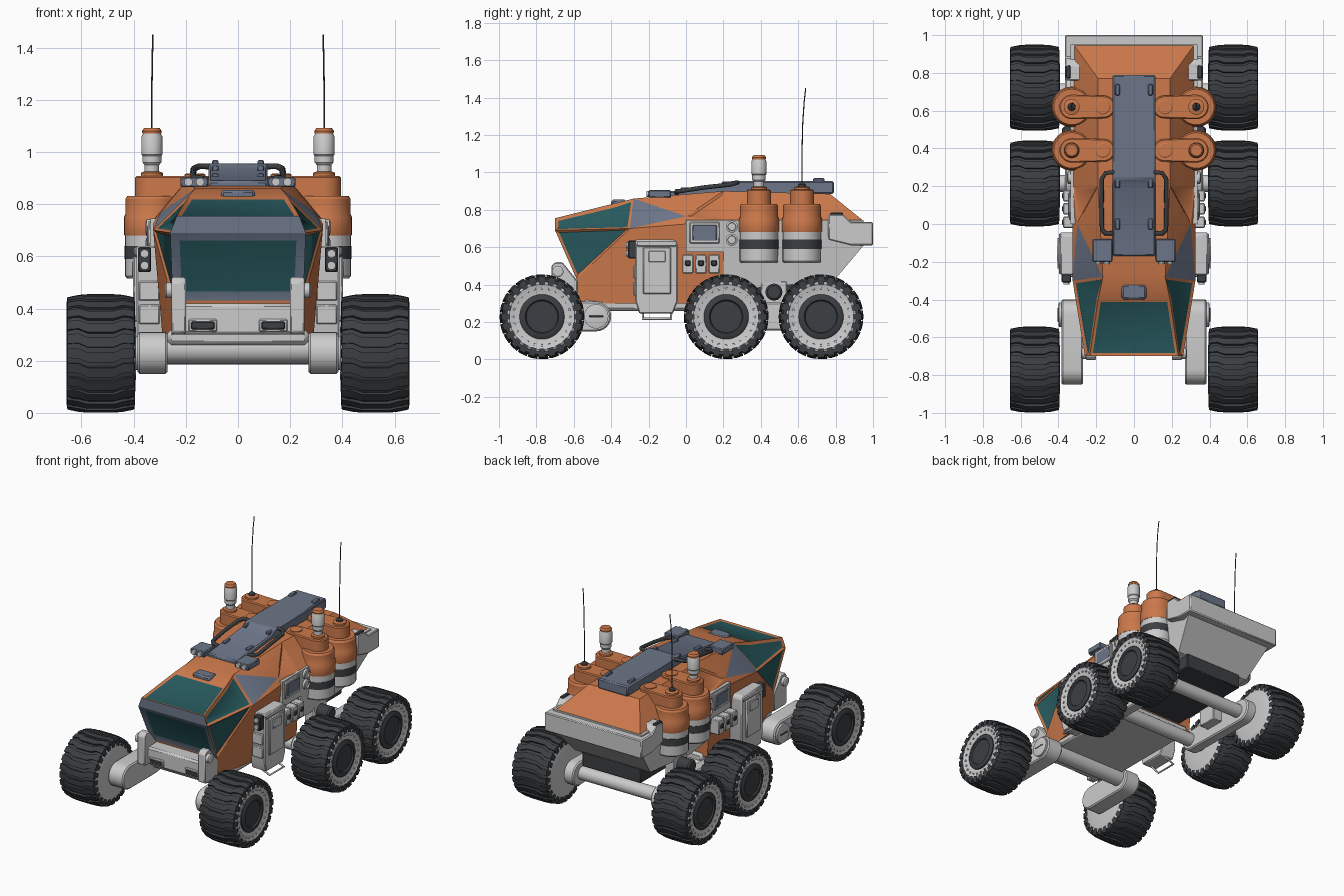
import bpy, bmesh
from math import sin, cos, pi, radians, atan2
from mathutils import Matrix, Vector

if "Cube" in bpy.data.objects:
    bpy.data.objects.remove(bpy.data.objects["Cube"])


def material(name, rgb):
    m = bpy.data.materials.new(name)
    m.diffuse_color = (*rgb, 1)
    m.use_nodes = True
    m.node_tree.nodes["Principled BSDF"].inputs["Base Color"].default_value = m.diffuse_color
    return m


ORANGE = material("orange", (.60, .19, .07))
SLATE = material("slate", (.15, .18, .25))
GLASS = material("glass", (.02, .10, .11))
DARK = material("dark", (.045, .05, .055))


def finish(name, bm, mats=(), mirror=False, bevel=0):
    bmesh.ops.recalc_face_normals(bm, faces=bm.faces)
    me = bpy.data.meshes.new(name)
    bm.to_mesh(me)
    bm.free()
    for m in mats:
        me.materials.append(m)
    me.shade_smooth()
    me.set_sharp_from_angle(angle=radians(32))
    ob = bpy.data.objects.new(name, me)
    bpy.context.collection.objects.link(ob)
    if bevel:
        b = ob.modifiers.new("bevel", 'BEVEL')
        b.width, b.segments = bevel, 1
    if mirror:
        ob.modifiers.new("mirror", 'MIRROR')
    return ob


def prism(name, pts, axis, a, b, mat=None, mirror=False, bevel=0, taper=None):
    """Extrude a 2D outline: axis X takes (y, z) points, axis Z takes (x, y)."""
    bm = bmesh.new()
    put = (lambda p, t: (t, *p)) if axis == 'X' else (lambda p, t: (*p, t))
    lo, hi = ([bm.verts.new(put(p, t)) for p in pts] for t in (a, b))
    bm.faces.new(lo)
    bm.faces.new(hi)
    for i in range(len(pts)):
        j = (i + 1) % len(pts)
        bm.faces.new((lo[i], lo[j], hi[j], hi[i]))
    if taper:
        for v in bm.verts:
            if v.co.z < .5:
                v.co.x *= taper
    return finish(name, bm, [mat] if mat else [], mirror, bevel)


def box(name, x, y, z, mat=None, mirror=True, bevel=.005):
    rect = [(y[0], z[0]), (y[1], z[0]), (y[1], z[1]), (y[0], z[1])]
    return prism(name, rect, 'X', x[0], x[1], mat, mirror, bevel)


def stadium(p, q, r1, r2, n=12):
    """Rounded bar outline from p (radius r1) to q (radius r2)."""
    a = atan2(q[1] - p[1], q[0] - p[0])
    arc = lambda c, r, s: [(c[0] + r * cos(s + pi * i / n), c[1] + r * sin(s + pi * i / n)) for i in range(n + 1)]
    return arc(q, r2, a - pi / 2) + arc(p, r1, a + pi / 2)


AXES = {'Z': Matrix(), 'X': Matrix.Rotation(pi / 2, 4, 'Y'), 'Y': Matrix.Rotation(-pi / 2, 4, 'X')}


def lathe(name, prof, c, axis='Z', mat=None, mirror=True, seg=32):
    """Turn a (radius, height) profile about an axis through c, capped."""
    bm = bmesh.new()
    rings = [[bm.verts.new((r * cos(2 * pi * i / seg), r * sin(2 * pi * i / seg), h)) for i in range(seg)] for r, h in prof]
    bm.faces.new(rings[0])
    bm.faces.new(rings[-1])
    for u, v in zip(rings, rings[1:]):
        for i in range(seg):
            j = (i + 1) % seg
            bm.faces.new((u[i], u[j], v[j], v[i]))
    bm.transform(Matrix.Translation(c) @ AXES[axis])
    return finish(name, bm, [mat] if mat else [], mirror)


def tube(name, pts, r, mat=None):
    for s in (1, -1):
        cu = bpy.data.curves.new(name, 'CURVE')
        cu.dimensions, cu.bevel_depth, cu.bevel_resolution, cu.use_fill_caps = '3D', r, 2, True
        sp = cu.splines.new('POLY')
        sp.points.add(len(pts) - 1)
        for p, (x, y, z) in zip(sp.points, pts):
            p.co = (s * x, y, z, 1)
        if mat:
            cu.materials.append(mat)
        bpy.context.collection.objects.link(bpy.data.objects.new(name, cu))


# Faceted hull with inset windows
P = dict(A=(.25, -.57, .30), B=(.25, -.585, .43), C=(.26, -.70, .69), D=(.235, -.70, .755),
         E=(.19, -.40, .83), e=(.165, -.28, .86), F=(.325, -.30, .70), S=(.30, 0, .765),
         G=(.19, .20, .90), H=(.325, .20, .74), I=(.29, -.30, .30), J=(.30, .20, .30),
         R=(.19, .77, .885), K=(.32, .95, .74))
bm = bmesh.new()
V = {(k, s): bm.verts.new((s * x, y, z)) for k, (x, y, z) in P.items() for s in (1, -1)}
inset = []
for keys, m, w in (("AIFB", 0, 0), ("BFC", 0, .024), ("CFeED", 0, .022), ("FSe", 1, 0), ("FHS", 0, 0),
                   ("IJHF", 0, 0), ("SHG", 0, .03), ("eSG", 0, 0), ("HKRG", 0, 0)):
    for s in (1, -1):
        f = bm.faces.new([V[k, s] for k in keys])
        f.material_index = m
        if w:
            inset.append((f, w, 0 if keys == "SHG" else 2))
for (a, b), m, w in (("AB", 0, 0), ("BC", 1, .05), ("CD", 1, 0), ("DE", 0, .022), ("Ee", 0, 0), ("eG", 0, 0),
                     ("GR", 0, 0), ("RK", 0, 0), ("KH", 0, 0), ("HJ", 0, 0), ("JI", 0, 0), ("IA", 0, 0)):
    f = bm.faces.new((V[a, 1], V[b, 1], V[b, -1], V[a, -1]))
    f.material_index = m
    if w:
        inset.append((f, w, 2))
bmesh.ops.recalc_face_normals(bm, faces=bm.faces)
for f, w, m in inset:
    bmesh.ops.inset_individual(bm, faces=[f], thickness=w, depth=-.008)
    f.material_index = m
finish("hull", bm, (ORANGE, SLATE, GLASS))

# Rear tub, rim and belly
prism("rear_tub", [(0, .745), (0, .575), (.2, .575), (.2, .4), (.35, .38), (.79, .42), (.95, .61), (.95, .745)],
      'X', -.335, .335, taper=.85)
prism("rear_rim", [(.76, .64), (.76, .775), (.84, .775), (.88, .735), (1, .735), (1, .61), (.88, .61)],
      'X', -.365, .365, bevel=.006)
box("rim_vent", (.335, .362), (.77, .84), (.77, .785), DARK)
box("belly", (-.27, .27), (-.55, .22), (.26, .32), mirror=False, bevel=.015)
box("underbody", (-.22, .22), (.18, .80), (.33, .43), DARK, mirror=False)

# Roof spine and roof details
prism("roof_spine", [(-.17, .86), (-.17, .89), (.20, .93), (.24, .955), (.79, .955), (.79, .885), (.2, .88)],
      'X', -.113, .113, SLATE, bevel=.008)
for y, z in ((.71, .955), (.22, .935), (0, .905)):
    box("spine_latch", (.075, .10), (y - .03, y + .03), (z - .01, z + .015), SLATE)
box("roof_hatch", (-.065, .065), (-.40, -.32), (.82, .855), SLATE, mirror=False, bevel=.01)
box("roof_light_box", (.115, .22), (-.20, -.08), (.865, .905), SLATE)
for x in (.145, .19):
    lathe("roof_lamp", [(.016, -.012), (.016, .01)], (x, -.20, .885), 'Y', seg=16)
tube("roof_rail", [(.115, -.05, .89), (.15, -.05, .90), (.17, -.03, .90), (.172, .10, .92), (.17, .24, .935),
                   (.15, .27, .945), (.10, .275, .945)], .012, DARK)

# Tanks with caps, beacons and whip antennas
for y in (.39, .62):
    c = (.33, y, 0)
    lathe("tank", [(.095, .515), (.103, .525), (.103, .69)], c)
    lathe("tank_band", [(.105, .59), (.105, .64)], c, mat=DARK)
    lathe("tank_top", [(.105, .68), (.107, .685), (.107, .75), (.102, .76), (.102, .82), (.094, .832)], c, mat=ORANGE)
    prism("tank_cap", stadium((.16, y), (.33, y), .06, .065), 'Z', .80, .908, ORANGE, True, .006)
    lathe("cap_bolt", [(.04, .90), (.04, .913), (.034, .917)], (.165, y, 0), mat=ORANGE)
    lathe("cap_ring", [(.042, .90), (.042, .92), (.03, .925)], c, mat=ORANGE)
lathe("beacon", [(.028, .91), (.028, .95), (.036, .96), (.036, .985), (.04, .99), (.04, 1.06), (.034, 1.07), (.034, 1.075)], (.33, .39, 0))
lathe("beacon_cap", [(.036, 1.07), (.038, 1.08), (.03, 1.092)], (.33, .39, 0), mat=ORANGE)
lathe("antenna_base", [(.022, .92), (.02, .935), (.008, .945)], (.33, .62, 0), mat=DARK, seg=16)
tube("antenna", [(.33, .62, .93), (.33, .62, 1.1), (.33, .624, 1.26), (.328, .632, 1.38), (.326, .64, 1.45)], .003, DARK)

# Side cabinet, step and equipment
prism("side_cabinet", [(-.27, .31), (-.25, .245), (-.07, .245), (-.045, .31), (-.045, .62), (-.06, .64), (-.27, .64)],
      'X', .28, .39, mirror=True, bevel=.006)
box("cabinet_door", (.385, .402), (-.23, -.08), (.35, .60))
box("door_window", (.40, .407), (-.20, -.11), (.52, .58))
box("cabinet_cover", (.385, .398), (-.265, -.05), (.605, .635))
for z in (.34, .43):
    box("cabinet_front_plate", (.30, .38), (-.28, -.265), (z, z + .075))
box("side_light_box", (.333, .383), (-.31, -.26), (.54, .635), DARK)
for z in (.565, .61):
    lathe("side_lamp", [(.016, 0), (.016, .012)], (.358, -.32, z), 'Y', seg=16)
tube("step", [(.33, -.08, .25), (.40, -.08, .218), (.40, -.23, .218), (.33, -.23, .25)], .007)
box("side_panel", (.32, .345), (.02, .18), (.62, .735))
box("side_panel_inset", (.34, .349), (.035, .165), (.635, .72), SLATE)
for z in (.64, .71):
    lathe("port", [(.032, 0), (.032, .02), (.022, .024), (.02, .015)], (.33, .245, z), 'X', seg=20)
for y in (-.02, .05, .12):
    box("side_case", (.29, .375), (y, y + .06), (.46, .56))
    box("case_latch", (.37, .382), (y + .015, y + .045), (.50, .53), DARK)

# Front bumper
box("bumper", (-.25, .25), (-.68, -.56), (.30, .42), mirror=False, bevel=.012)
prism("bumper_post", [(-.72, .31), (-.72, .50), (-.70, .52), (-.66, .52), (-.58, .42), (-.58, .30), (-.70, .30)],
      'X', .20, .255, mirror=True, bevel=.006)
box("bumper_plate", (.08, .19), (-.69, -.67), (.31, .36))
box("bumper_slot", (.09, .18), (-.694, -.685), (.32, .35), DARK)
lathe("bumper_lamp", [(.03, 0), (.03, .02), (.022, .025)], (.255, -.685, .47), 'X', seg=20)

# Axles and suspension arms
lathe("front_axle", [(.055, -.29), (.055, .29)], (0, -.48, .245), 'X', mirror=False)
for y in (.215, .70):
    lathe("rear_axle", [(.045, -.40), (.045, .40)], (0, y, .23), 'X', mirror=False)
prism("front_arm", stadium((-.48, .23), (-.77, .23), .08, .08), 'X', .27, .385, None, True, .008)
lathe("arm_cap", [(.065, 0), (.065, .012), (.05, .016)], (.385, -.48, .23), 'X')
box("arm_cap_slot", (.395, .404), (-.52, -.44), (.223, .237), DARK)
prism("bogie_beam", stadium((.215, .23), (.72, .23), .07, .08), 'X', .29, .365, None, True, .008)
lathe("bogie_pivot", [(.045, 0), (.045, .12), (.035, .13)], (.25, .47, .36), 'X', DARK)
box("bogie_bracket", (.22, .29), (.40, .54), (.22, .42))

# Wheels
N = 24
STATIONS = [(-.131, .196, 0), (-.128, .216, 0), (-.085, .225, 0), (-.05, .227, .07), (.05, .227, .07),
            (.085, .225, 0), (.128, .216, 0), (.131, .196, 0)]
for label, y in (("front", -.77), ("middle", .215), ("rear", .722)):
    c = Vector((.526, y, .228))
    lathe(label + "_tire", [(.178, -.108), (.187, -.122), (.203, -.127), (.214, -.105), (.214, .105),
                            (.203, .127), (.187, .122), (.178, .108)], c, 'X', DARK, seg=48)
    lathe(label + "_rim", [(.08, -.135), (.15, -.132), (.19, -.122), (.19, .12), (.176, .128), (.13, .114)], c, 'X', seg=48)
    lathe(label + "_hub", [(.12, .10), (.12, .122), (.105, .131), (.09, .131), (.084, .122)], c, 'X', DARK, seg=40)
    tread, bolts = bmesh.new(), bmesh.new()
    for k in range(N):
        a0 = 2 * pi * k / N
        prev = None
        for x, r, off in STATIONS:
            corners = ((r, -.085), (r, .085), (r - .025, .085), (r - .025, -.085))
            ring = [tread.verts.new(c + Vector((x, q * cos(a0 + off + w), q * sin(a0 + off + w)))) for q, w in corners]
            if prev:
                for i in range(4):
                    tread.faces.new((prev[i], prev[i - 1], ring[i - 1], ring[i]))
            else:
                tread.faces.new(ring)
            prev = ring
        tread.faces.new(prev)
        p = c + Vector((.122, .153 * cos(a0), .153 * sin(a0)))
        bmesh.ops.create_cone(bolts, cap_ends=True, segments=8, radius1=.007, radius2=.006, depth=.012,
                              matrix=Matrix.Translation(p) @ AXES['X'])
    finish(label + "_tread", tread, [DARK], True)
    finish(label + "_rim_bolts", bolts, (), True)
